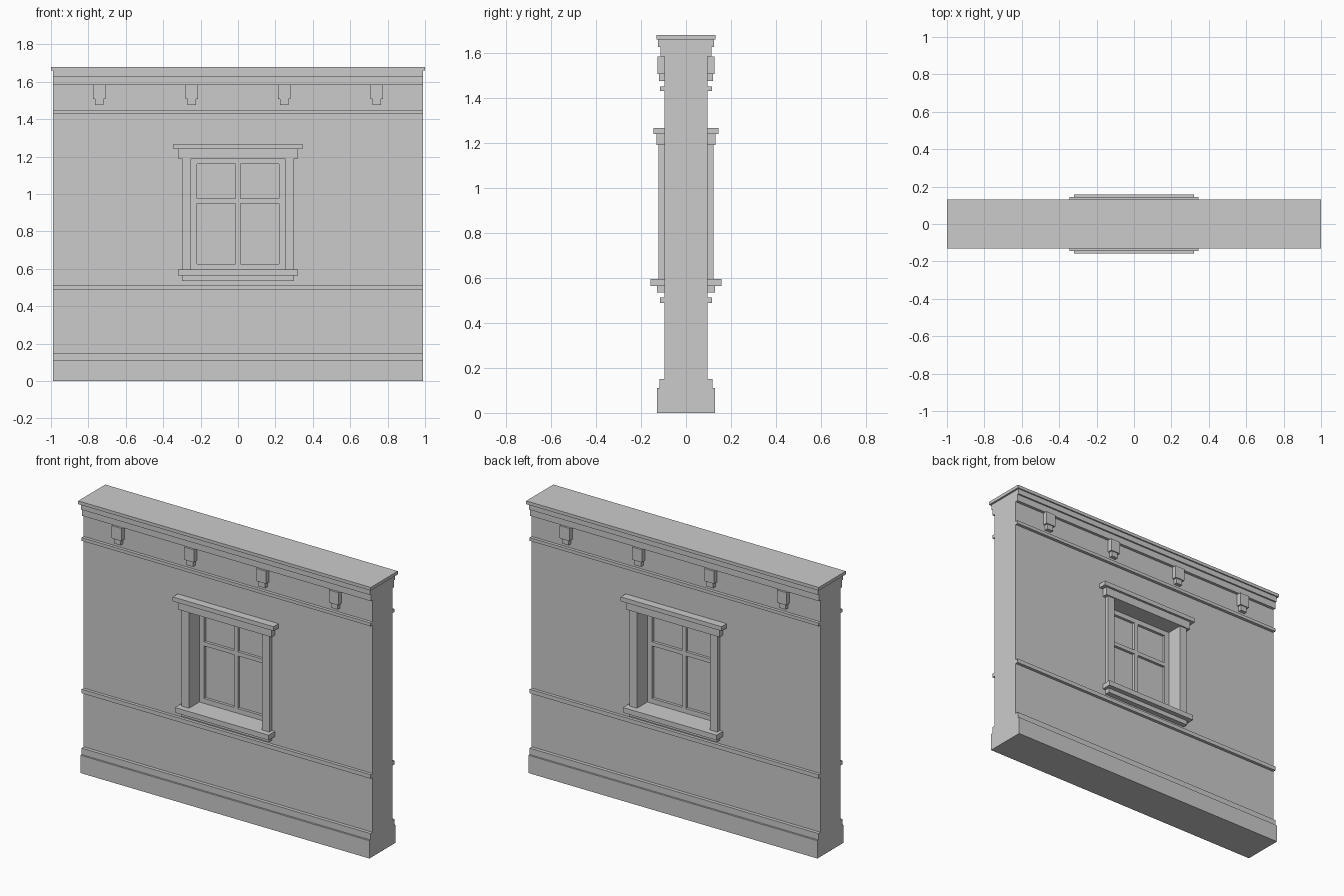
import bpy, bmesh

if "Cube" in bpy.data.objects:
    bpy.data.objects.remove(bpy.data.objects["Cube"])


def finish(name, bm):
    bmesh.ops.recalc_face_normals(bm, faces=bm.faces[:])
    me = bpy.data.meshes.new(name)
    bm.to_mesh(me)
    bm.free()
    ob = bpy.data.objects.new(name, me)
    bpy.context.collection.objects.link(ob)
    return ob


def add_box(bm, x0, x1, y0, y1, z0, z1):
    v = bmesh.ops.create_cube(bm, size=1)["verts"]
    bmesh.ops.scale(bm, vec=(x1 - x0, y1 - y0, z1 - z0), verts=v)
    bmesh.ops.translate(bm, vec=((x0 + x1) / 2, (y0 + y1) / 2, (z0 + z1) / 2), verts=v)


def boxes(name, *parts, both_sides=False):
    """One object from boxes (x0, x1, y0, y1, z0, z1), optionally repeated on the back."""
    bm = bmesh.new()
    for x0, x1, y0, y1, z0, z1 in parts:
        add_box(bm, x0, x1, y0, y1, z0, z1)
        if both_sides:
            add_box(bm, x0, x1, -y1, -y0, z0, z1)
    return finish(name, bm)


# wall: half profile (y, z) with plinth, rails and cornice, mirrored and extruded along x
W, T = 0.988, 0.096
half = [(0.128, 0), (0.128, 0.11), (0.117, 0.15), (T, 0.15),
        (T, 0.488), (0.115, 0.488), (0.115, 0.513), (T, 0.513),
        (T, 1.43), (0.115, 1.43), (0.115, 1.45), (T, 1.45),
        (T, 1.585), (0.114, 1.585), (0.114, 1.627), (0.124, 1.627), (0.124, 1.66)]
half[2:3] = [(0.128, 0.11), (0.117, 0.11), (0.117, 0.15)][1:]
outline = half + [(-y, z) for y, z in reversed(half)]
bm = bmesh.new()
face = bm.faces.new([bm.verts.new((-W, y, z)) for y, z in outline])
ext = bmesh.ops.extrude_face_region(bm, geom=[face])["geom"]
bmesh.ops.translate(bm, vec=(2 * W, 0, 0),
                    verts=[g for g in ext if isinstance(g, bmesh.types.BMVert)])
wall = finish("wall", bm)

# window opening
cutter = boxes("opening_cutter", (-0.25, 0.25, -0.5, 0.5, 0.58, 1.19))
cutter.hide_render = True
cutter.hide_viewport = True
cut = wall.modifiers.new("opening", "BOOLEAN")
cut.operation = "DIFFERENCE"
cut.solver = "EXACT"
cut.object = cutter

# coping on top
boxes("cornice_cap", (-1, 1, -0.132, 0.132, 1.66, 1.68))

# stepped brackets under the cornice
for i, x in enumerate((-0.742, -0.247, 0.247, 0.742)):
    boxes(f"bracket_{i + 1}",
          (x - 0.033, x + 0.033, -0.126, -T, 1.507, 1.585),
          (x - 0.022, x + 0.022, -0.119, -T, 1.475, 1.507), both_sides=True)

# window surround on both faces
boxes("side_casings", (-0.30, -0.25, -0.122, -T, 0.595, 1.19),
      (0.25, 0.30, -0.122, -T, 0.595, 1.19), both_sides=True)
boxes("window_header", (-0.32, 0.32, -0.13, -T, 1.19, 1.24), both_sides=True)
boxes("window_header_cap", (-0.345, 0.345, -0.145, -T, 1.24, 1.267), both_sides=True)
boxes("window_apron", (-0.30, 0.30, -0.128, -T, 0.535, 0.563), both_sides=True)
boxes("window_sill", (-0.32, 0.32, -0.158, -T, 0.563, 0.595),
      (-0.25, 0.25, -T, 0, 0.57, 0.595), both_sides=True)

# sash frame, glazing bars and glass
D = 0.02
boxes("sash_frame", (-0.25, -0.218, -D, D, 0.595, 1.19), (0.218, 0.25, -D, D, 0.595, 1.19),
      (-0.218, 0.218, -D, D, 0.595, 0.625), (-0.218, 0.218, -D, D, 1.16, 1.19))
boxes("glazing_bars", (-0.013, 0.013, -D, D, 0.625, 1.16),
      (-0.218, -0.013, -D, D, 0.95, 0.975), (0.013, 0.218, -D, D, 0.95, 0.975))
boxes("glass", (-0.22, 0.22, -0.003, 0.003, 0.62, 1.165))
